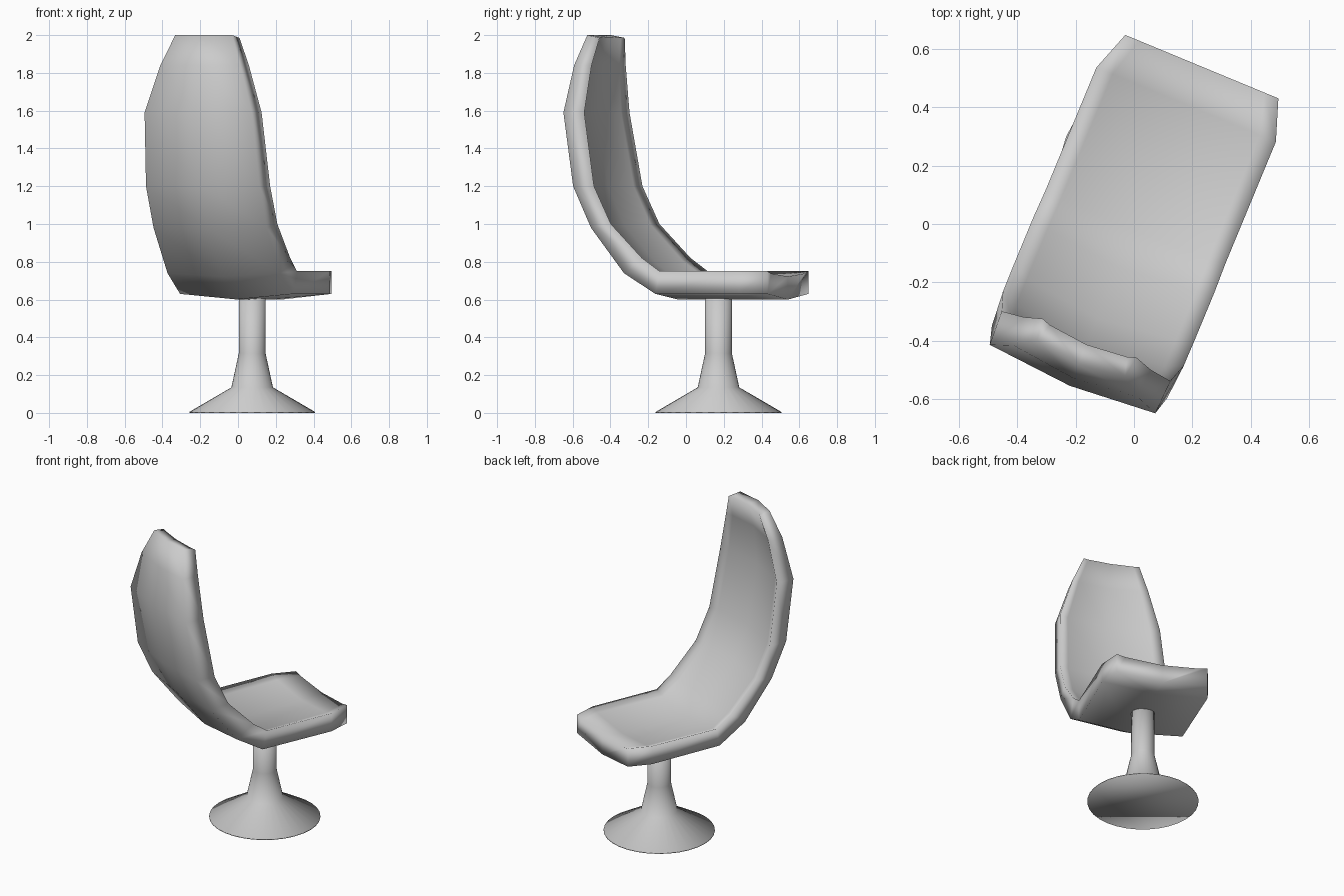
import bpy, bmesh, math
from mathutils import Vector

if "Cube" in bpy.data.objects:
    bpy.data.objects.remove(bpy.data.objects["Cube"])

TURN = math.radians(-22.5)


def make_object(name, bm):
    bmesh.ops.recalc_face_normals(bm, faces=bm.faces)
    for f in bm.faces:
        f.smooth = True
    mesh = bpy.data.meshes.new(name)
    bm.to_mesh(mesh)
    bm.free()
    ob = bpy.data.objects.new(name, mesh)
    ob.rotation_euler.z = TURN
    bpy.context.collection.objects.link(ob)
    return ob


def bridge(bm, a, b):
    n = len(a)
    for i in range(n):
        j = (i + 1) % n
        bm.faces.new((a[i], a[j], b[j], b[i]))


# Seat shell: stations from the headrest down to the seat front
# (outer half width, y, z), (rim half width, y, z), dish depth, back bulge
stations = [
    ((.163, -.495, 2.00), (.174, -.42, 1.985), .025, .025),
    ((.229, -.543, 1.84), (.236, -.44, 1.84), .045, .025),
    ((.307, -.572, 1.59), (.313, -.45, 1.59), .06, .025),
    ((.325, -.509, 1.20), (.335, -.385, 1.20), .06, .03),
    ((.324, -.407, .98), (.336, -.288, 1.00), .06, .03),
    ((.322, -.219, .74), (.336, -.11, .82), .06, .03),
    ((.325, -.038, .63), (.333, -.01, .75), .06, .03),
    ((.330, .446, .63), (.333, .446, .75), .045, .03),
    ((.284, .587, .63), (.284, .587, .75), .028, .03),
]
bm = bmesh.new()
rings = []
for outer, rim, dish, bulge in stations:
    out = Vector((0, outer[1] - rim[1], outer[2] - rim[2])).normalized()
    o, r = Vector(outer), Vector(rim)
    back = Vector((0, o.y, o.z)) + out * bulge
    back.z = min(back.z, 2)
    mid = Vector((0, r.y, r.z)) + out * dish
    foot = Vector((r.x * .82, r.y, r.z)) + out * dish * .42
    half = [o, r, foot]
    pts = [back] + half + [mid] + [Vector((-p.x, p.y, p.z)) for p in reversed(half)]
    rings.append([bm.verts.new(p) for p in pts])
for a, b in zip(rings, rings[1:]):
    bridge(bm, a, b)
# End walls at the top of the back and the front of the seat
for ring in (rings[0], rings[-1]):
    bm.faces.new(ring[0:5])
    bm.faces.new(ring[4:] + ring[:1])
shell = make_object("seat_shell", bm)
shell.location = (.008, -.003, 0)

# Pedestal: turned foot and stem
profile = [(.333, 0), (.333, .005), (.11, .135), (.071, .315), (.071, .625)]
SIDES = 32
bm = bmesh.new()
rings = [[bm.verts.new((r * math.cos(i * math.tau / SIDES),
                        r * math.sin(i * math.tau / SIDES), z))
          for i in range(SIDES)] for r, z in profile]
for a, b in zip(rings, rings[1:]):
    bridge(bm, a, b)
bm.faces.new(rings[0])
bm.faces.new(rings[-1])
base = make_object("pedestal_base", bm)
base.location = (.075, .172, 0)
